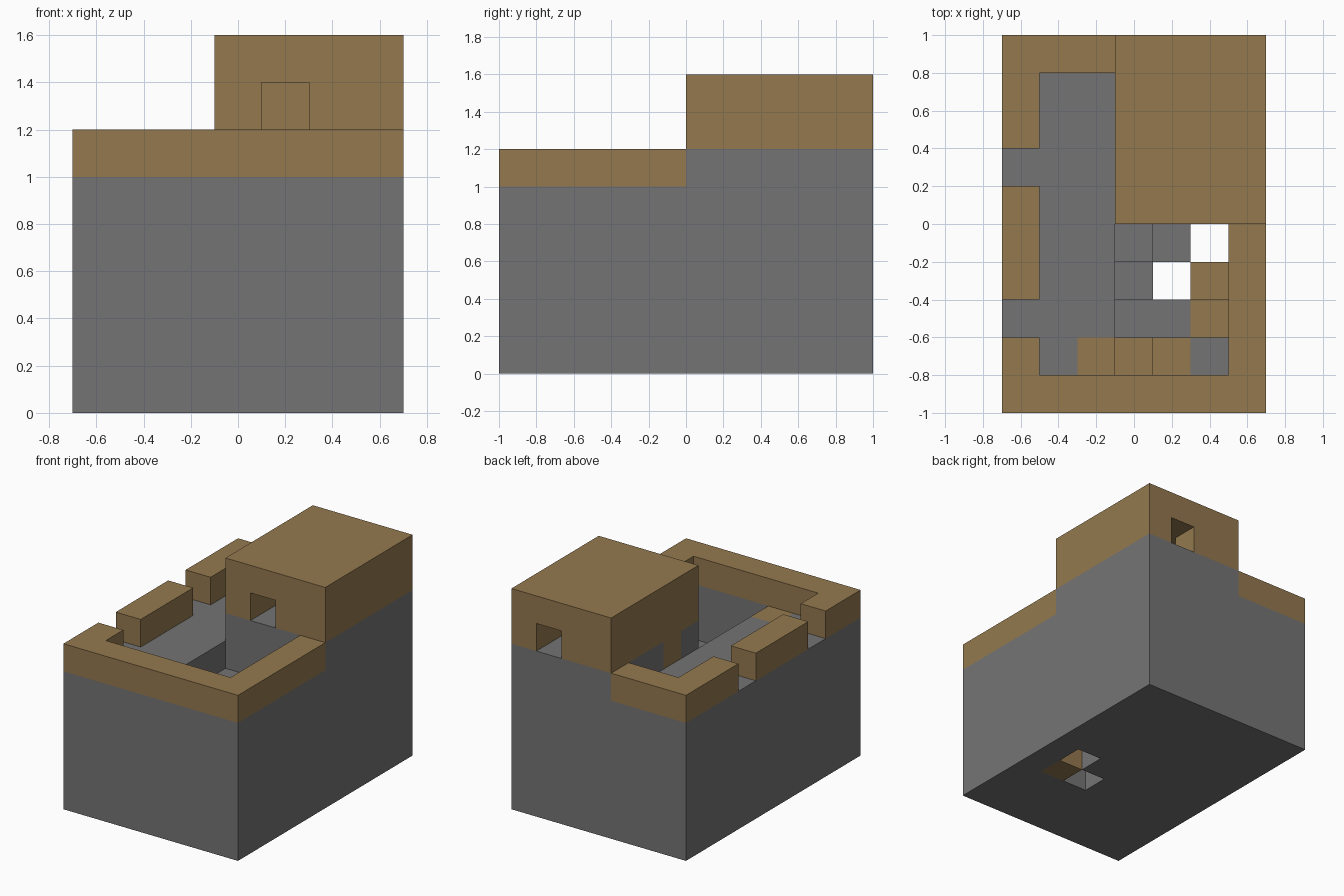
import bpy
import bmesh
import math
from mathutils import Vector
from itertools import product

cube = bpy.data.objects.get("Cube")
if cube:
    bpy.data.objects.remove(cube, do_unlink=True)

UNIT = 0.2
ORIGIN = Vector((-0.7, -1.0, 0.0))
blocks = {}  # grid cell -> part name


def material(name, color):
    m = bpy.data.materials.new(name)
    m.use_nodes = True
    m.diffuse_color = (*color, 1)
    m.node_tree.nodes["Principled BSDF"].inputs["Base Color"].default_value = (*color, 1)
    return m


def fill(part, low, high):
    for cell in product(*(range(a, b) for a, b in zip(low, high))):
        blocks[cell] = part


def carve(low, high):
    for cell in product(*(range(a, b) for a, b in zip(low, high))):
        blocks.pop(cell, None)


def build(part, mat):
    """Skin the exposed sides of one part's blocks and merge flat areas."""
    bm = bmesh.new()
    for cell in [c for c, p in blocks.items() if p == part]:
        centre = Vector(cell) + Vector((0.5, 0.5, 0.5))
        for axis, sign in product(range(3), (-1, 1)):
            n = Vector((0, 0, 0))
            n[axis] = sign
            if tuple(int(a + b) for a, b in zip(cell, n)) in blocks:
                continue
            u = Vector((0, 0, 0))
            u[(axis + 1) % 3] = 1
            v = n.cross(u)
            corners = [n + u + v, n - u + v, n - u - v, n + u - v]
            bm.faces.new([bm.verts.new(ORIGIN + (centre + c / 2) * UNIT) for c in corners])
    bmesh.ops.remove_doubles(bm, verts=bm.verts[:], dist=UNIT / 100)
    bmesh.ops.dissolve_limit(bm, angle_limit=math.radians(1), verts=bm.verts[:], edges=bm.edges[:])
    mesh = bpy.data.meshes.new(part)
    bm.to_mesh(mesh)
    bm.free()
    mesh.materials.append(mat)
    bpy.context.collection.objects.link(bpy.data.objects.new(part, mesh))


stone = material("grey stone", (0.175, 0.175, 0.175))
wood = material("brown wood", (0.296, 0.191, 0.078))

# Solid stone body with a raised footing under the tower
fill("stone_body", (0, 0, 0), (7, 10, 5))
fill("stone_body", (3, 5, 5), (7, 10, 6))

# Stairwell, open through the bottom, with stone ledges of varying height
carve((3, 1, 0), (6, 5, 5))
ledges = {(5, 1): 3, (3, 2): 2, (4, 2): 2, (3, 3): 3, (3, 4): 4, (4, 4): 2}
for (x, y), top in ledges.items():
    fill("stone_body", (x, y, 0), (x + 1, y + 1, top))

# Wooden steps winding down, each on a stone support
for x, y, top in ((2, 1, 5), (3, 1, 4), (4, 1, 3), (5, 2, 2), (5, 3, 1)):
    fill("stone_body", (x, y, 0), (x + 1, y + 1, top - 1))
    fill("stair_steps", (x, y, top - 1), (x + 1, y + 1, top))

# Parapet around the roof terrace, with two gaps on one side
fill("parapet", (0, 0, 5), (7, 1, 6))
fill("parapet", (6, 0, 5), (7, 5, 6))
fill("parapet", (0, 0, 5), (1, 10, 6))
fill("parapet", (0, 9, 5), (3, 10, 6))
for y in (2, 6):
    carve((0, y, 5), (1, y + 1, 6))

# Hollow tower with a front and a back window, and a wooden threshold
fill("tower", (3, 5, 6), (7, 10, 8))
carve((4, 6, 6), (6, 9, 7))
carve((4, 5, 6), (5, 6, 7))
carve((5, 9, 6), (6, 10, 7))
fill("tower_threshold", (3, 6, 5), (4, 7, 6))

for part in dict.fromkeys(blocks.values()):
    build(part, stone if part == "stone_body" else wood)
